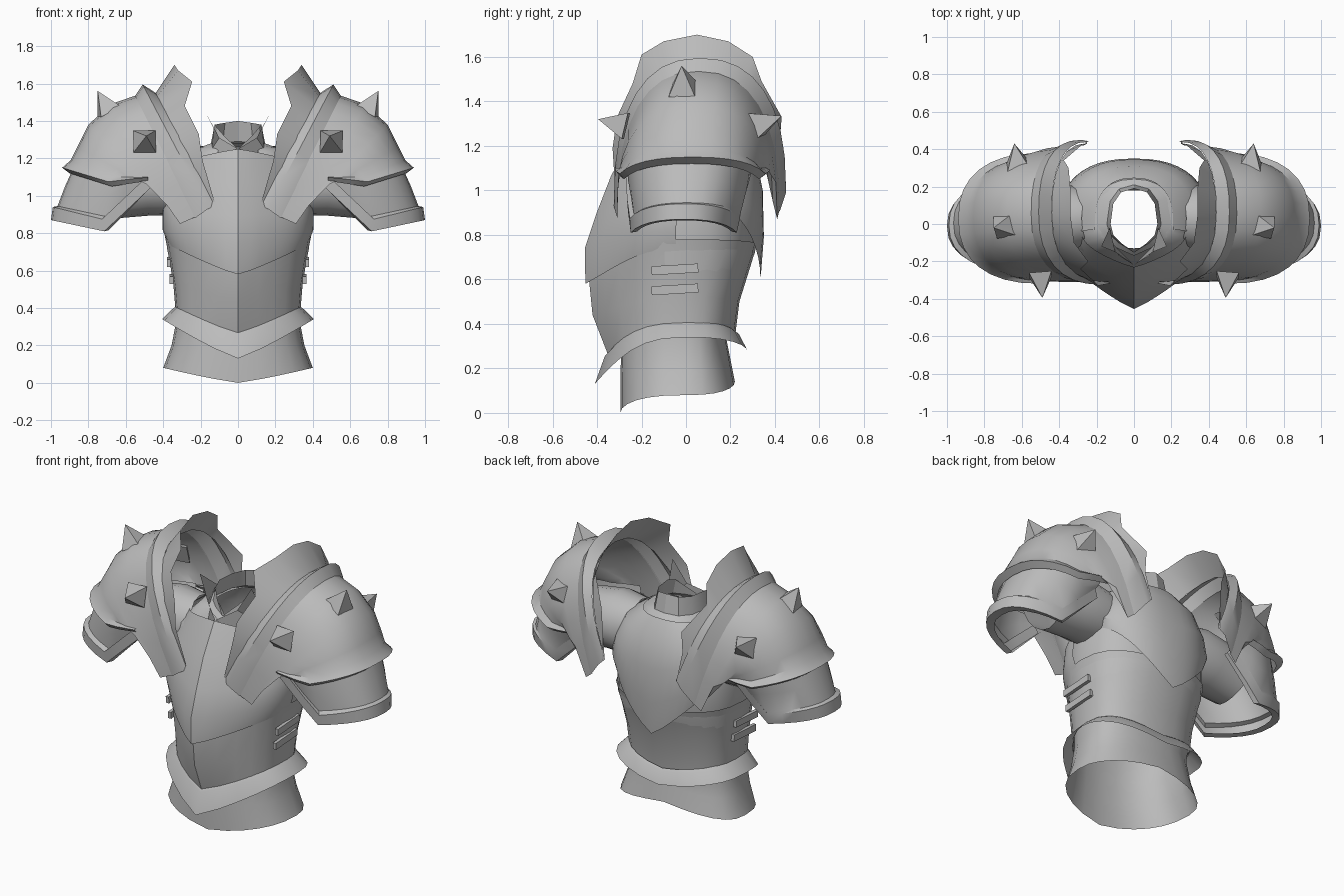
import bpy, bmesh, math
from mathutils import Vector, Matrix

cube = bpy.data.objects.get("Cube")
if cube:
    bpy.data.objects.remove(cube, do_unlink=True)

steel = bpy.data.materials.new("steel_grey")
steel.use_nodes = True
GREY = (0.5, 0.5, 0.5, 1)
steel.diffuse_color = GREY
steel.node_tree.nodes["Principled BSDF"].inputs["Base Color"].default_value = GREY


def finish(name, bm, mirror=False, angle=32):
    bmesh.ops.recalc_face_normals(bm, faces=bm.faces)
    mesh = bpy.data.meshes.new(name)
    bm.to_mesh(mesh)
    bm.free()
    mesh.materials.append(steel)
    obj = bpy.data.objects.new(name, mesh)
    bpy.context.collection.objects.link(obj)
    bpy.ops.object.select_all(action='DESELECT')
    obj.select_set(True)
    bpy.context.view_layer.objects.active = obj
    bpy.ops.object.shade_smooth_by_angle(angle=math.radians(angle))
    if mirror:
        obj.modifiers.new("Mirror", 'MIRROR')


def loft(name, rows, closed=False, mirror=False):
    """Skin a list of equally long point rows."""
    bm = bmesh.new()
    grid = [[bm.verts.new(p) for p in row] for row in rows]
    n = len(rows[0])
    for lower, upper in zip(grid, grid[1:]):
        for i in range(n if closed else n - 1):
            j = (i + 1) % n
            bm.faces.new((lower[i], lower[j], upper[j], upper[i]))
    finish(name, bm, mirror)


def power(v, p):
    return math.copysign(abs(v) ** p, v)


def ring(rx, yf, yb, zf, zs, zb, ridge=0, start=0, end=360, n=24):
    """Body section, angle measured from the front; ridge makes a front keel."""
    pts = []
    count = n if end - start == 360 else n + 1
    for i in range(count):
        a = math.radians(start + (end - start) * i / n)
        s, c = math.sin(a), math.cos(a)
        side = abs(s)
        if c > 0:
            y = (yf + ridge) * c ** 0.8 - ridge * (1 - side) ** 2
            z = zf + (zs - zf) * side
        else:
            y = yb * abs(c) ** 0.8
            z = zb + (zs - zb) * side
        pts.append((rx * power(s, 0.85), y, z))
    return pts


def arc(x_end, x_top, z_end, z_top, yf, yb, z_corner=None, back=(0, 0), n=16):
    """Shoulder section from the front, over the outside, to the back.
    z_corner lowers the corners of a hanging edge; back shifts the rear end in x and z."""
    pts = []
    corner = math.pi / 8
    s_corner = math.sin(corner) ** 0.8
    for i in range(n + 1):
        a = math.pi * i / n
        s = max(0, math.sin(a)) ** 0.8
        c = power(math.cos(a), 0.85)
        if z_corner is None:
            z = z_end + (z_top - z_end) * s
        elif s <= s_corner:
            z = z_end + (z_corner - z_end) * s / s_corner
        else:
            z = z_corner + (z_top - z_corner) * (s - s_corner) / (1 - s_corner)
        rear = (1 - s) if c < 0 else 0
        pts.append((x_end + (x_top - x_end) * s + back[0] * rear,
                    (yf + yb) / 2 - (yb - yf) / 2 * c, z + back[1] * rear))
    return pts


# Body: flared hem, waist, chest and shoulders
loft("body", [
    ring(.40, -.295, .22, 0, .08, .14),
    ring(.355, -.295, .20, .16, .2, .24),
    ring(.33, -.29, .18, .32, .33, .34),
    ring(.335, -.27, .22, .5, .5, .5),
    ring(.38, -.28, .31, .72, .72, .72),
    ring(.385, -.26, .31, .92, .95, .95),
    ring(.34, -.21, .29, 1.08, 1.13, 1.15),
    ring(.22, -.14, .24, 1.2, 1.255, 1.26),
    ring(.14, -.13, .2, 1.23, 1.27, 1.28),
], closed=True)

# Abdomen plate with a central keel
loft("abdomen_plate", [
    ring(.335, -.35, .22, .26, .40, .34, .05),
    ring(.345, -.42, .24, .44, .52, .5, .12),
    ring(.37, -.44, .29, .64, .68, .66, .14),
    ring(.39, -.43, .32, .72, .78, .76, .13),
], closed=True)

# Chest plate lapping over the abdomen
loft("chest_plate", [
    ring(.375, -.452, .3, .58, .74, .7, .14, -85, 85),
    ring(.405, -.455, .3, .74, .82, .7, .14, -85, 85),
    ring(.405, -.405, .3, .89, .93, .9, .12, -85, 85),
    ring(.37, -.335, .3, 1.07, 1.04, 1, .1, -85, 85),
    ring(.29, -.23, .3, 1.25, 1.19, 1.1, .06, -85, 85),
])

# Back yoke with a pointed lower edge
loft("back_yoke", [
    ring(.38, -.3, .335, .8, .96, .60, 0, 85, 275),
    ring(.405, -.3, .35, .8, 1.0, .79, 0, 85, 275),
    ring(.38, -.3, .345, 1, 1.08, 1.0, 0, 85, 275),
    ring(.32, -.3, .31, 1, 1.19, 1.17, 0, 85, 275),
    ring(.21, -.2, .245, 1.2, 1.265, 1.27, 0, 85, 275),
])

# Waist band, dropping to a point in front
loft("waist_band", [
    ring(.33, -.35, .23, .27, .41, .35, .05),
    ring(.35, -.365, .245, .255, .395, .34, .06),
    ring(.405, -.41, .28, .13, .34, .27, .09),
], closed=True)

# Collar and its front wings
loft("collar", [
    ring(.2, -.17, .24, 1.22, 1.26, 1.26, .05, n=12),
    ring(.145, -.15, .21, 1.25, 1.28, 1.29, .05, n=12),
    ring(.125, -.15, .19, 1.25, 1.38, 1.40, .05, n=12),
], closed=True)
loft("collar_wing", [
    [(0, -.22, 1.25), (.1, -.15, 1.31), (.175, -.12, 1.45)],
    [(.08, -.17, 1.2), (.14, -.08, 1.25), (.13, -.02, 1.36)],
], mirror=True)

# Sleeves under the shoulder guards
sleeve = []
for x, z, r in ((.22, 1.08, .15), (.36, 1.07, .18), (.52, 1.06, .165), (.7, 1.03, .15)):
    sleeve.append([(x + .06 * math.sin(k * math.pi / 8), .03 + r * math.cos(k * math.pi / 8),
                    z + r * math.sin(k * math.pi / 8)) for k in range(16)])
loft("sleeve", sleeve, closed=True, mirror=True)

# Upright neck guard, notched in front and behind
guard_edge = [
    (.12, -.315, .95), (.19, -.33, 1.19), (.21, -.31, 1.33), (.285, -.24, 1.48),
    (.245, -.2, 1.61), (.32, -.1, 1.67), (.34, .05, 1.70), (.34, .19, 1.67),
    (.35, .3, 1.6), (.375, .34, 1.49), (.27, .43, 1.33), (.27, .42, 1.2), (.25, .45, 1.03),
]
loft("neck_guard", [guard_edge,
                    arc(.13, .44, .95, 1.55, -.31, .43, back=(.12, .08), n=12)], mirror=True)

# Raised edge band
loft("shoulder_band", [
    arc(.12, .44, .95, 1.55, -.31, .44, back=(.12, .08)),
    arc(.16, .51, .93, 1.595, -.325, .45, back=(.12, .06)),
    arc(.23, .55, .88, 1.535, -.31, .42, back=(.12, .02)),
], mirror=True)

# Shoulder dome with a flared rim
loft("shoulder_dome", [
    arc(.22, .55, .89, 1.535, -.31, .42, back=(.12, .02)),
    arc(.31, .68, .85, 1.49, -.31, .41, back=(.08, .02)),
    arc(.38, .80, .95, 1.38, -.31, .39, back=(.04, 0)),
    arc(.45, .86, 1.04, 1.26, -.305, .37),
    arc(.48, .895, 1.10, 1.19, -.30, .355, 1.1),
    arc(.48, .94, 1.10, 1.15, -.32, .38, 1.075),
    arc(.48, .90, 1.08, 1.12, -.30, .35, 1.05),
], mirror=True)

# Lower shoulder plate with a thick lip
loft("lower_shoulder_plate", [
    arc(.50, .88, 1.14, 1.15, -.27, .31, 1.12),
    arc(.49, .925, 1.11, 1.05, -.265, .29, 1.0),
    arc(.49, .965, 1.09, .945, -.25, .26, .89),
    arc(.50, .99, 1.09, .94, -.27, .26, .875),
    arc(.47, 1.0, 1.04, .87, -.265, .245, .81),
    arc(.47, .95, 1.04, .865, -.235, .22, .815),
], mirror=True)

# Four-sided spikes, given as base centre and tip
spikes = (((.50, -.27, 1.29), (.49, -.395, 1.32)),
          ((.69, -.01, 1.45), (.75, -.02, 1.56)),
          ((.62, .31, 1.29), (.64, .43, 1.335)))
bm = bmesh.new()
for base, tip in spikes:
    base, tip = Vector(base), Vector(tip)
    axis = tip - base
    turn = axis.to_track_quat('Z', 'Y').to_matrix().to_4x4()
    bmesh.ops.create_cone(bm, cap_ends=True, segments=4, radius1=.085, radius2=0,
                          depth=axis.length,
                          matrix=Matrix.Translation((base + tip) / 2) @ turn
                          @ Matrix.Rotation(math.pi / 4, 4, 'Z'))
finish("shoulder_spikes", bm, mirror=True)

# Side straps
bm = bmesh.new()
for z, x in ((.645, .37), (.555, .355)):
    bmesh.ops.create_cube(bm, size=1, matrix=Matrix.Translation((x, -.05, z))
                          @ Matrix.Rotation(.06, 4, 'X') @ Matrix.Diagonal((.02, .21, .04, 1)))
finish("side_straps", bm, mirror=True)
